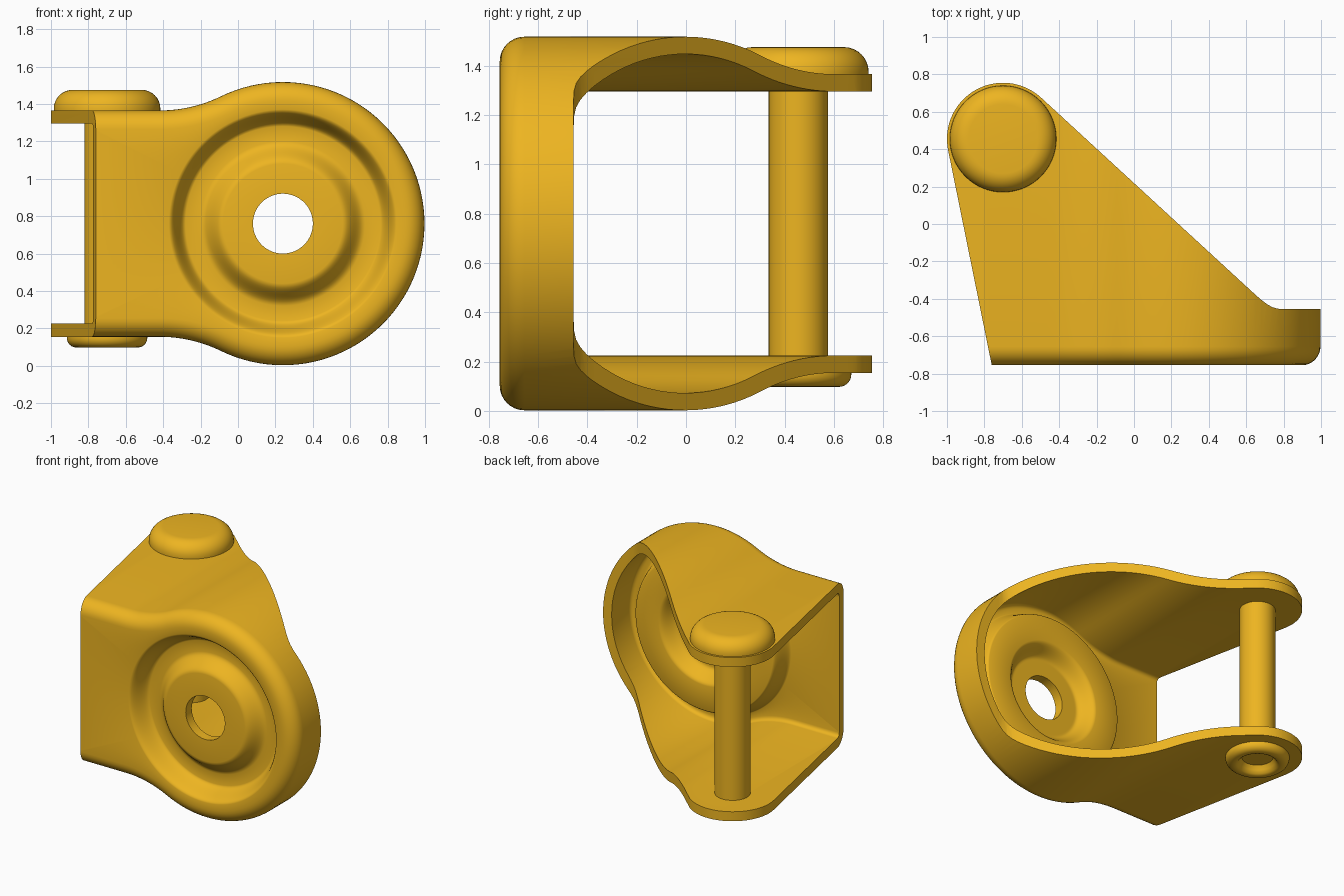
import bpy, bmesh
from math import sin, cos, pi, atan2, radians

if "Cube" in bpy.data.objects:
    bpy.data.objects.remove(bpy.data.objects["Cube"])

gold = bpy.data.materials.new("yellow_metal")
gold.diffuse_color = (0.85, 0.46, 0.015, 1)
gold.use_nodes = True
gold.node_tree.nodes["Principled BSDF"].inputs["Base Color"].default_value = gold.diffuse_color

CX, CZ, R = 0.24, 0.76, 0.757      # centre and radius of the round front
HALF, RC = 0.605, 0.75             # half height of the straight part, neck radius
DX = ((R + RC) ** 2 - (HALF + RC) ** 2) ** 0.5
NECK = atan2(HALF + RC, -DX)
FRONT, T = -0.755, 0.07


def make(name, bm):
    bmesh.ops.recalc_face_normals(bm, faces=bm.faces)
    me = bpy.data.meshes.new(name)
    bm.to_mesh(me)
    bm.free()
    ob = bpy.data.objects.new(name, me)
    bpy.context.collection.objects.link(ob)
    me.materials.append(gold)
    return ob


def smooth(ob, angle=30):
    bpy.ops.object.select_all(action='DESELECT')
    ob.select_set(True)
    bpy.context.view_layer.objects.active = ob
    bpy.ops.object.shade_smooth_by_angle(angle=radians(angle))


def skin(bm, rings, closed):
    """Join rings of points with quads."""
    rows = [[bm.verts.new(p) for p in ring] for ring in rings]
    n = len(rows[0])
    for i in range(len(rows) if closed else len(rows) - 1):
        a, b = rows[i], rows[(i + 1) % len(rows)]
        for j in range(n):
            k = (j + 1) % n
            bm.faces.new((a[j], a[k], b[k], b[j]))
    return rows


def outline(d):
    """Front outline moved inward by d, relative to the round centre."""
    top = [((R - d) * cos(NECK * i / 36), (R - d) * sin(NECK * i / 36)) for i in range(37)]
    for i in range(1, 13):
        a = (NECK - pi) + (-pi / 2 - NECK + pi) * i / 12
        top.append((-DX + (RC + d) * cos(a), HALF + RC + (RC + d) * sin(a)))
    left = -1.75 + d
    top += [(-DX + (left + DX) * i / 22, HALF - d) for i in range(1, 23)]
    top += [(left, (HALF - d) * (1 - i / 10)) for i in range(1, 11)]
    return top + [(x, -z) for x, z in top[-2:0:-1]]


def edge_ring(d, y):
    return [(CX + x, y, CZ + z) for x, z in outline(d)]


ANGLES = [atan2(z, x) for x, z in outline(0.1)]


def round_ring(r, y):
    return [(CX + r * cos(a), y, CZ + r * sin(a)) for a in ANGLES]


def ease(r0, y0, r1, y1, n=10):
    """Smooth step between two (radius, y) points."""
    return [(r0 + (r1 - r0) * i / n, y0 + (y1 - y0) * (1 - cos(pi * i / n)) / 2)
            for i in range(n + 1)]


# bracket: one pressed sheet, with a ring groove, boss and hole in the front
rings = [edge_ring(0, 0.95)]
for i in range(9):
    a = pi / 2 * i / 8
    rings.append(edge_ring(0.1 * (1 - cos(a)), FRONT + 0.1 * (1 - sin(a))))
front = ease(0.61, FRONT, 0.52, -0.63) + ease(0.44, -0.63, 0.32, -0.725) + [(0.16, -0.725)]
back = [(0.16, -0.655), (0.27, -0.655)] + ease(0.28, -0.655, 0.38, -0.56) + ease(0.56, -0.56, 0.625, FRONT + T)
rings += [round_ring(r, y) for r, y in front + back]
for i in range(5):
    a = pi / 2 * i / 4
    rings.append(edge_ring(T + 0.03 * (1 - sin(a)), FRONT + T + 0.03 * (1 - cos(a))))
rings.append(edge_ring(T, 0.95))
bm = bmesh.new()
skin(bm, rings, True)
bracket = make("bracket", bm)

# side trim: the shape seen from the top
PX, PY = -0.70, 0.455
trim = [(-0.731, -0.9)]
for i in range(33):
    a = radians(191.5 + (47.4 - 191.5) * i / 32)
    trim.append((PX + 0.3 * cos(a), PY + 0.3 * sin(a)))
trim += [(0.65, -0.379), (0.68, -0.405), (0.71, -0.428), (0.74, -0.445),
         (0.77, -0.453), (0.80, -0.455), (1.2, -0.455), (1.2, -0.9)]
bm = bmesh.new()
rows = skin(bm, [[(x, y, z) for x, y in trim] for z in (-0.3, 1.8)], False)
for row in rows:
    bm.faces.new(row)
cutter = make("trim_cutter", bm)
cutter.hide_render = True

mod = bracket.modifiers.new("trim", 'BOOLEAN')
mod.operation, mod.solver, mod.object = 'INTERSECT', 'EXACT', cutter
bpy.context.view_layer.objects.active = bracket
bpy.ops.object.modifier_apply(modifier=mod.name)
bpy.data.objects.remove(cutter)
smooth(bracket)

# rivet pin: domed head on top, hollow flared head below
prof = [(0.0001, 0.20), (0.07, 0.19), (0.10, 0.165), (0.12, 0.125), (0.135, 0.105), (0.15, 0.098)]
prof += [(0.165 + 0.05 * sin(pi / 2 * i / 6), 0.148 - 0.05 * cos(pi / 2 * i / 6)) for i in range(7)]
prof += [(0.215, 0.16), (0.12, 0.16), (0.12, 1.36), (0.285, 1.36), (0.285, 1.375)]
prof += [(0.185 + 0.1 * cos(pi / 2 * i / 8), 1.375 + 0.1 * sin(pi / 2 * i / 8)) for i in range(1, 9)]
prof.append((0.0001, 1.475))
N = 64
bm = bmesh.new()
rows = skin(bm, [[(PX + r * cos(2 * pi * j / N), PY + r * sin(2 * pi * j / N), z)
                  for j in range(N)] for r, z in prof], False)
bm.faces.new(rows[0])
bm.faces.new(rows[-1])
bmesh.ops.remove_doubles(bm, verts=bm.verts, dist=0.0005)
smooth(make("rivet_pin", bm))
